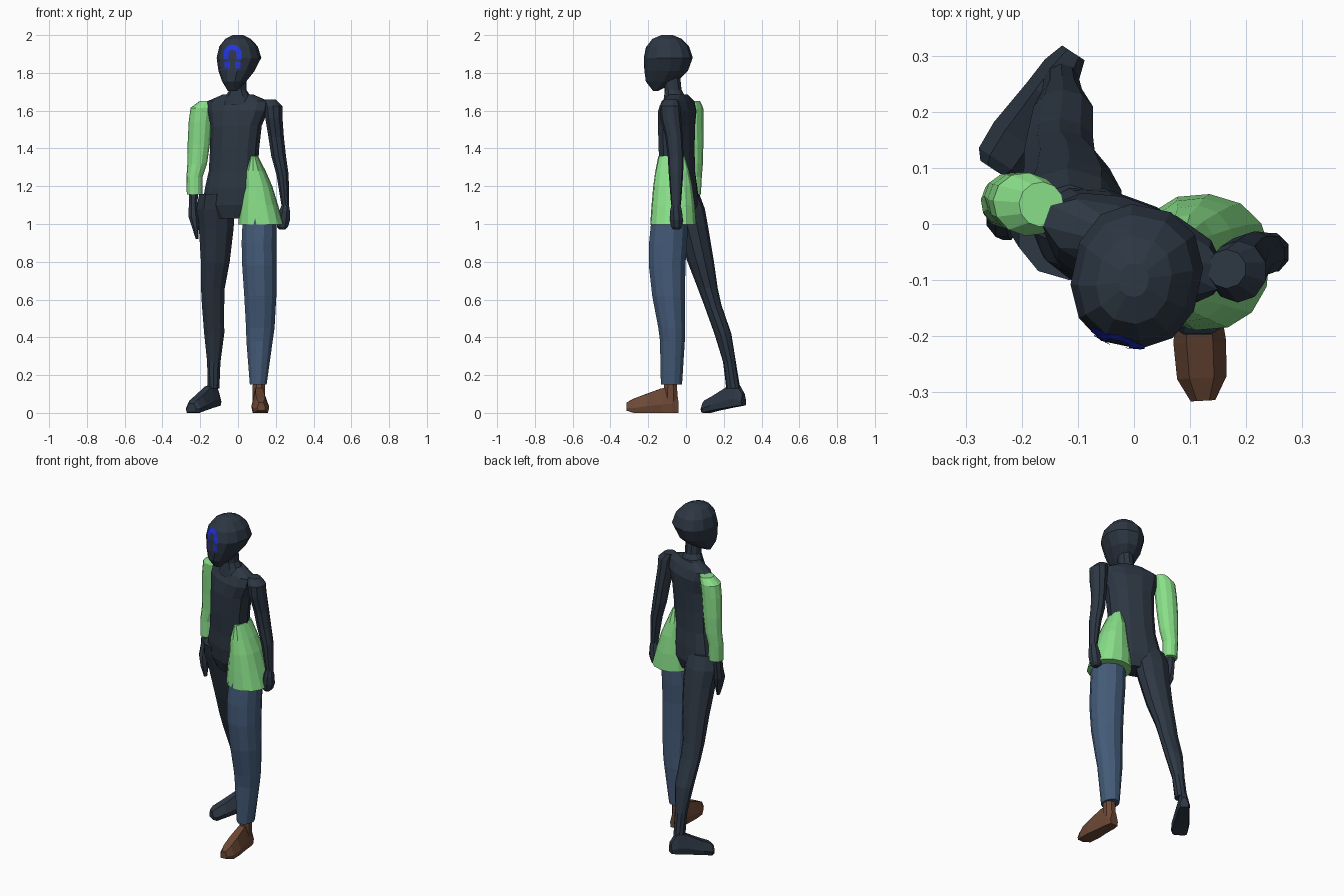
import bpy, math
from mathutils import Vector
from mathutils.bvhtree import BVHTree


def material(name, rgb):
    m = bpy.data.materials.new(name)
    m.diffuse_color = (*rgb, 1)
    return m


DARK = material("dark slate", (0.026, 0.038, 0.056))
GREEN = material("light green", (0.25, 0.74, 0.25))
DENIM = material("denim blue", (0.058, 0.105, 0.19))
BROWN = material("leather brown", (0.15, 0.065, 0.036))
BLUE = material("bright blue", (0.018, 0.035, 0.75))


def make(name, verts, faces, mat):
    me = bpy.data.meshes.new(name)
    me.from_pydata(verts, [], faces)
    me.materials.append(mat)
    ob = bpy.data.objects.new(name, me)
    bpy.context.collection.objects.link(ob)
    return ob


def skin(name, rings, mat):
    """Join equal rings of points into a closed tube."""
    n = len(rings[0])
    verts = [p for r in rings for p in r]
    faces = [(k * n + i, k * n + (i + 1) % n, (k + 1) * n + (i + 1) % n, (k + 1) * n + i)
             for k in range(len(rings) - 1) for i in range(n)]
    faces.append(tuple(reversed(range(n))))
    faces.append(tuple(range(len(verts) - n, len(verts))))
    return make(name, verts, faces, mat)


def loft(name, sections, mat, n=10, yaw=0, power=1.0):
    """sections run upward: (cx, cy, z, rx, ry); power < 1 gives boxier rings."""
    c, s = math.cos(math.radians(yaw)), math.sin(math.radians(yaw))
    rings = []
    for cx, cy, z, rx, ry in sorted(sections, key=lambda q: q[2]):
        ring = []
        for i in range(n):
            a = 2 * math.pi * (i + 0.5) / n
            u = rx * math.copysign(abs(math.cos(a)) ** power, math.cos(a))
            v = ry * math.copysign(abs(math.sin(a)) ** power, math.sin(a))
            ring.append((cx + u * c - v * s, cy + u * s + v * c, z))
        rings.append(ring)
    return skin(name, rings, mat)


def foot(name, heel, toe, stations, mat):
    """stations: (position along foot, half width, bottom z, top z)."""
    heel, toe = Vector(heel), Vector(toe)
    d = (toe - heel).normalized()
    side = Vector((-d.y, d.x))
    rings = []
    for t, w, lo, hi in stations:
        p = heel.lerp(toe, t)
        ring = []
        for k, f in ((-0.85, 0), (-1, 0.35), (-0.5, 1), (0.5, 1), (1, 0.35), (0.85, 0)):
            q = p + side * (w * k)
            ring.append((q.x, q.y, lo + (hi - lo) * f))
        rings.append(ring[::-1])
    return skin(name, rings, mat)


# head and neck
head = loft("head", [
    (-.03, -.16, 1.705, .025, .014), (-.02, -.13, 1.755, .062, .083),
    (-.008, -.105, 1.81, .093, .115), (.005, -.093, 1.88, .116, .128),
    (.003, -.096, 1.94, .1, .112), (0, -.1, 1.98, .066, .078),
    (0, -.1, 2.0, .026, .03)], DARK, 12, -12, 0.88)
loft("neck", [(0, -.055, 1.63, .095, .07), (0, -.06, 1.675, .068, .058),
              (0, -.068, 1.71, .045, .046), (0, -.08, 1.79, .045, .05)], DARK, 10, -15)

# painted arch with two small squares, draped on the face
tree = BVHTree.FromPolygons([v.co for v in head.data.vertices],
                            [tuple(p.vertices) for p in head.data.polygons])


def drape(x, z):
    hit = tree.ray_cast(Vector((x, -1, z)), Vector((0, 1, 0)))[0]
    return (x, hit.y - 0.004, z)


CX = -.029
arch = [(-1, 0, 1.872), (-1, 0, 1.888)]
arch += [(-math.cos(a), math.sin(a), 1.902) for a in [math.pi * i / 8 for i in range(9)]]
arch += [(1, 0, 1.888), (1, 0, 1.872)]
verts, faces = [], []
for dx, dz, z in arch:
    for r in (.02, .048):
        verts.append(drape(CX + dx * r, z + dz * r))
for i in range(len(arch) - 1):
    faces.append((2 * i, 2 * i + 1, 2 * i + 3, 2 * i + 2))
for s in (-1, 1):
    b = len(verts)
    for u, z in ((.014, 1.822), (.042, 1.822), (.042, 1.86), (.014, 1.86)):
        verts.append(drape(CX + s * u, z))
    faces.append((b, b + 1, b + 2, b + 3) if s > 0 else (b + 3, b + 2, b + 1, b))
make("face_mark", verts, faces, BLUE)

# torso and hips, turned to one side
loft("torso", [
    (0, -.04, 1.685, .085, .04), (0, -.042, 1.65, .17, .062),
    (0, -.046, 1.6, .165, .085), (-.01, -.05, 1.52, .138, .09),
    (-.018, -.05, 1.4, .132, .088), (-.025, -.045, 1.28, .132, .085),
    (-.03, -.04, 1.19, .148, .09), (-.035, -.03, 1.1, .16, .085),
    (-.03, -.03, 1.03, .09, .06)], DARK, 12, -20, 0.85)

# bare arm and fist
loft("bare_arm", [
    (.165, -.08, 1.66, .035, .035), (.185, -.085, 1.625, .052, .055),
    (.19, -.08, 1.56, .048, .055), (.202, -.063, 1.46, .043, .046),
    (.215, -.055, 1.36, .041, .042), (.236, -.053, 1.26, .034, .038),
    (.25, -.053, 1.1, .021, .026)], DARK, 10)
loft("fist", [(.25, -.053, 1.1, .021, .026), (.247, -.053, 1.07, .03, .034),
              (.24, -.05, 1.02, .038, .037), (.235, -.05, .985, .032, .032),
              (.235, -.05, .97, .016, .018)], DARK, 8)

# sleeved arm and open hand
loft("sleeve", [
    (-.165, .035, 1.65, .04, .04), (-.19, .035, 1.615, .062, .056),
    (-.2, .037, 1.54, .062, .054), (-.208, .042, 1.42, .06, .049),
    (-.216, .043, 1.32, .053, .046), (-.23, .04, 1.25, .043, .044),
    (-.23, .036, 1.155, .041, .043)], GREEN, 12, -20)
loft("open_hand", [(-.235, .033, 1.18, .028, .03), (-.238, .025, 1.1, .024, .032),
                   (-.235, .012, 1.04, .03, .038), (-.226, .002, .985, .02, .033),
                   (-.216, -.005, .92, .008, .012)], DARK, 8)

# bare trailing leg and foot
loft("bare_leg", [
    (-.115, -.015, 1.16, .095, .085), (-.12, .01, 1.08, .105, .09),
    (-.115, .035, .98, .097, .083), (-.12, .078, .8, .08, .07),
    (-.133, .115, .66, .066, .053), (-.132, .142, .57, .062, .046),
    (-.126, .195, .42, .056, .045), (-.128, .23, .27, .037, .034),
    (-.13, .25, .13, .033, .037)], DARK, 10)
foot("bare_foot", (-.108, .305), (-.247, .095), [
    (0, .024, .04, .1), (.15, .036, .035, .15), (.36, .04, .027, .14),
    (.72, .05, .012, .09), (.93, .047, 0, .066), (1, .032, .004, .05)], DARK)

# trouser leg and boot
loft("trouser_leg", [
    (.115, -.085, 1.04, .093, .1), (.111, -.095, .9, .095, .104),
    (.113, -.1, .78, .094, .1), (.118, -.092, .62, .088, .09),
    (.118, -.076, .45, .078, .073), (.114, -.072, .38, .072, .068),
    (.107, -.077, .15, .046, .058)], DENIM, 12)
loft("boot_ankle", [(.11, -.082, .06, .036, .04), (.11, -.082, .18, .034, .037)], BROWN, 8)
foot("boot", (.108, -.042), (.123, -.315), [
    (0, .028, 0, .08), (.12, .036, 0, .135), (.32, .038, 0, .13),
    (.62, .047, 0, .1), (.85, .044, 0, .076), (1, .022, .012, .055)], BROWN)

# flared tunic side over the trouser leg
loft("tunic_skirt", [
    (.086, -.077, 1.36, .018, .07), (.09, -.073, 1.28, .056, .09),
    (.104, -.07, 1.2, .077, .104), (.112, -.068, 1.1, .1, .115),
    (.122, -.068, .998, .121, .122)], GREEN, 14, -6, 0.9)
